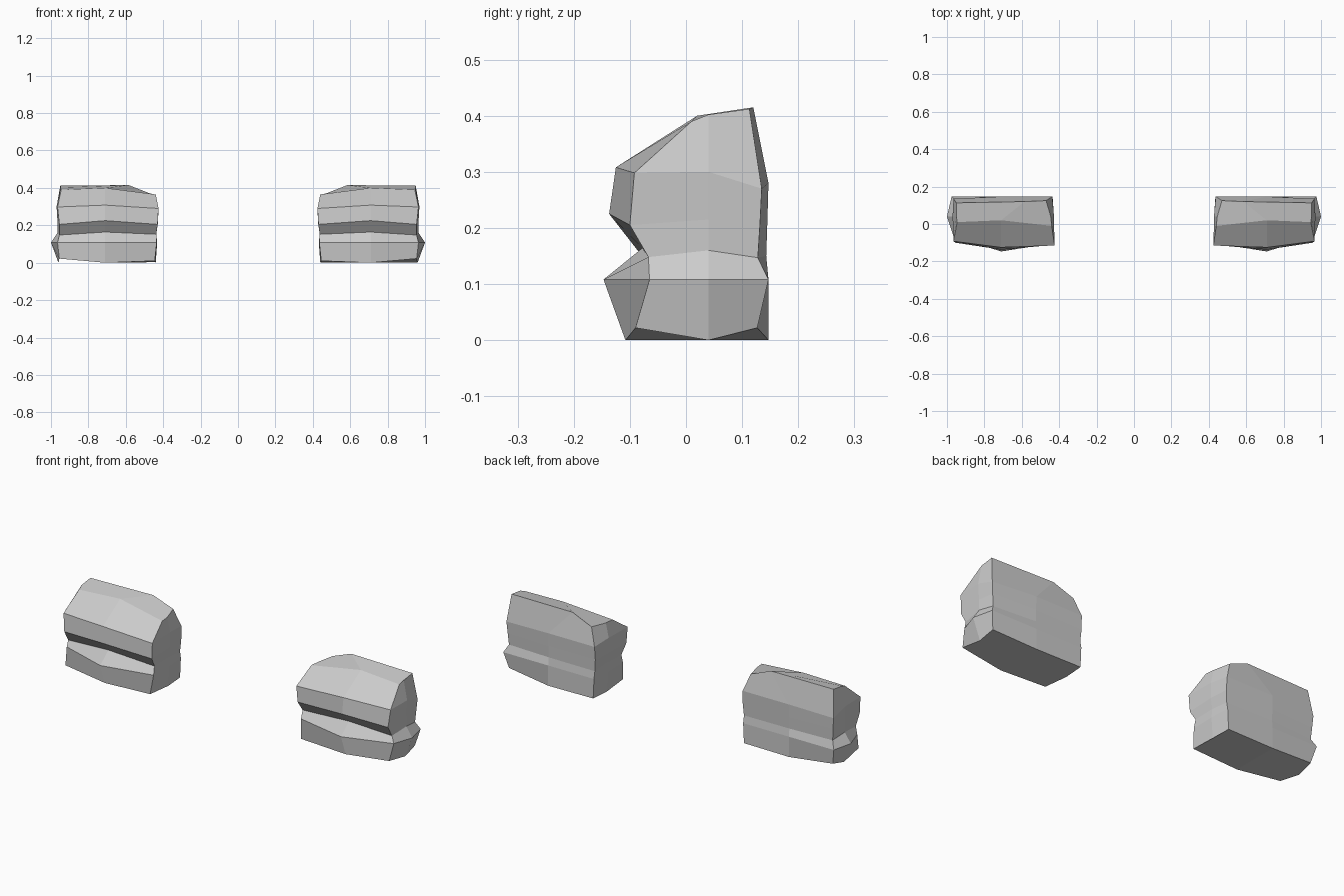
import bpy, bmesh

# Edge lines of one block, bottom to top: (x, y, z)
front_inner = [(.445, -.105, .01), (.435, -.09, .108), (.437, -.08, .152),
               (.43, -.112, .205), (.425, -.115, .29), (.44, -.01, .365)]
front_outer = [(.955, -.09, .022), (.965, -.065, .108), (.955, -.067, .148),
               (.955, -.1, .205), (.965, -.092, .298), (.945, .01, .39)]
back_outer = [(.955, .127, .022), (.975, .147, .108), (.955, .128, .147),
              (.96, .132, .21), (.965, .135, .27), (.95, .113, .412)]
back_inner = [(.445, .147, .003), (.44, .147, .108), (.44, .14, .147),
              (.435, .143, .21), (.437, .147, .28), (.47, .125, .37)]

# Lines running up the middle of each side
front_mid = [(.71, y, z) for y, z in [(-.108, 0), (-.147, .108), (-.078, .164),
                                      (-.137, .225), (-.125, .308), (.02, .4)]]
back_mid = [(.71, y, z) for y, z in [(.147, 0), (.147, .108), (.143, .15),
                                     (.145, .21), (.147, .28)]] + [(.585, .12, .415)]
outer_mid = [(x, .04, z) for x, z in [(.96, 0), (1.0, .108), (.965, .16),
                                      (.965, .215), (.97, .3), (.95, .402)]]
inner_mid = [(x, .04, z) for x, z in [(.44, 0), (.432, .108), (.437, .155),
                                      (.428, .21), (.428, .29), (.445, .365)]]

# Loft the eight lines into a faceted block
bm = bmesh.new()
lines = [[bm.verts.new(p) for p in line] for line in
         (front_inner, front_mid, front_outer, outer_mid,
          back_outer, back_mid, back_inner, inner_mid)]
for i in range(8):
    a, b = lines[i], lines[(i + 1) % 8]
    for k in range(5):
        bm.faces.new((a[k], b[k], b[k + 1], a[k + 1]))

# Bottom and top, each split across the middle
for level in (0, 5):
    ring = [line[level] for line in lines]
    bm.faces.new(ring[1:6])
    bm.faces.new(ring[5:] + ring[:2])
bmesh.ops.recalc_face_normals(bm, faces=bm.faces)

mesh = bpy.data.meshes.new("stone_block")
bm.to_mesh(mesh)
bm.free()
block = bpy.data.objects.new("stone_block", mesh)
bpy.context.collection.objects.link(block)

# Matching block on the other side
mirror = block.modifiers.new("mirror", "MIRROR")
mirror.use_axis[0] = True
mirror.use_mirror_merge = False
